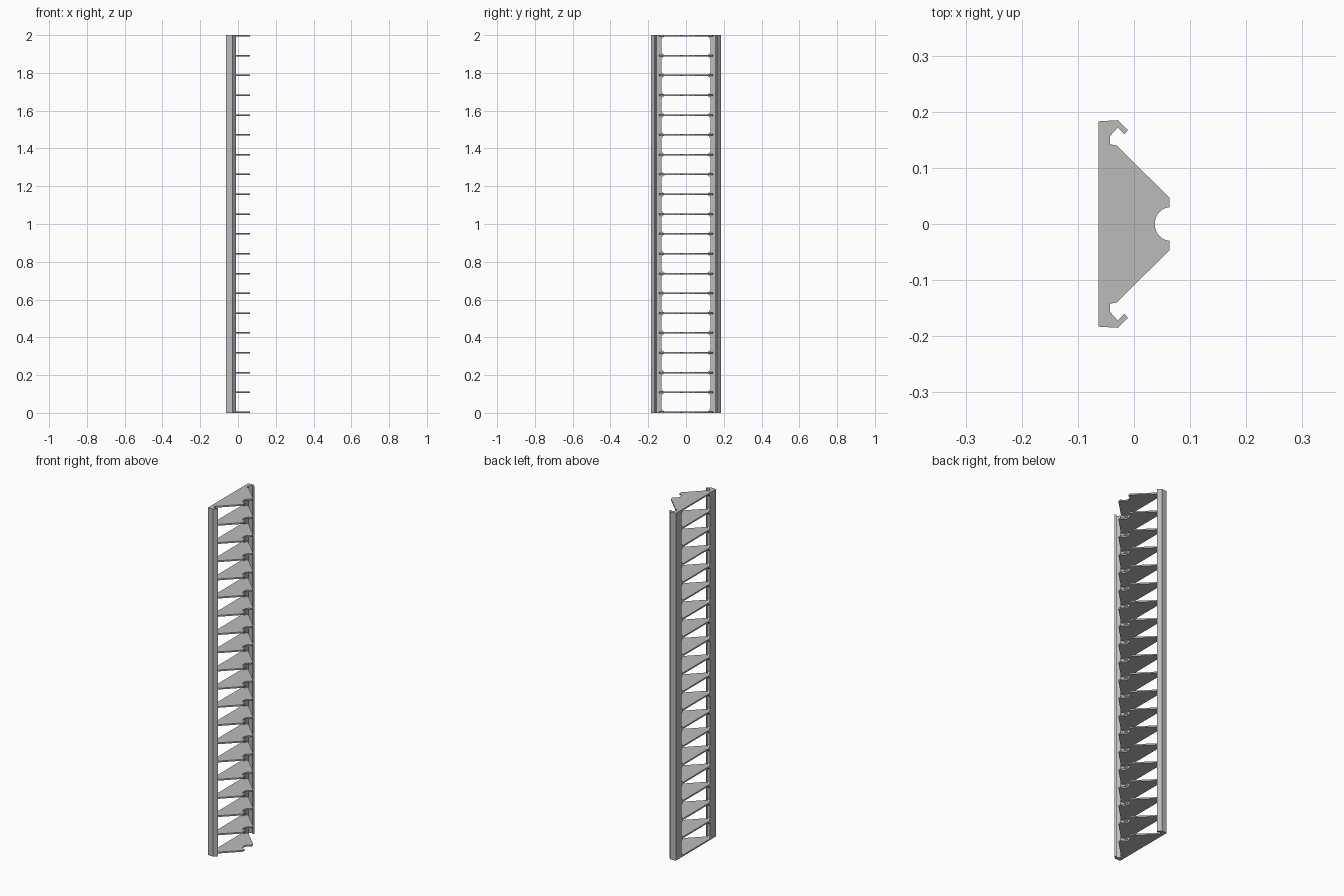
import bpy, bmesh, math

cube = bpy.data.objects.get("Cube")
if cube:
    bpy.data.objects.remove(cube, do_unlink=True)

HEIGHT, COUNT, THICK = 2.0, 20, 0.008
BACK = -0.063

grey = bpy.data.materials.new("plain grey")
grey.use_nodes = True
colour = (0.5, 0.5, 0.5, 1)
grey.diffuse_color = colour
grey.node_tree.nodes["Principled BSDF"].inputs["Base Color"].default_value = colour


def prism(bm, points, offset):
    """Extrude a closed polygon of 3D points along an offset."""
    face = bm.faces.new([bm.verts.new(p) for p in points])
    side = bmesh.ops.extrude_face_region(bm, geom=[face])
    moved = [g for g in side["geom"] if isinstance(g, bmesh.types.BMVert)]
    bmesh.ops.translate(bm, verts=moved, vec=offset)


def finish(bm, name):
    bmesh.ops.recalc_face_normals(bm, faces=bm.faces[:])
    mesh = bpy.data.meshes.new(name)
    bm.to_mesh(mesh)
    bm.free()
    mesh.materials.append(grey)
    obj = bpy.data.objects.new(name, mesh)
    bpy.context.collection.objects.link(obj)
    return obj


# Hooked side rails
RAIL = [(BACK, 0.13), (BACK, 0.183), (-0.029, 0.185), (-0.011, 0.167),
        (-0.017, 0.160), (-0.029, 0.172), (-0.043, 0.156),
        (-0.043, 0.142), (-0.045, 0.13)]
for name, s in (("back_rail", 1), ("front_rail", -1)):
    bm = bmesh.new()
    prism(bm, [(x, s * y, 0) for x, y in RAIL], (0, 0, HEIGHT))
    finish(bm, name)

# Shelf outline: tapered plate with a round notch at the tip
half = [(BACK, 0.135), (-0.043, 0.142), (-0.031, 0.140), (0.063, 0.047)]
notch = [(0.065 - 0.028 * math.sin(a), 0.030 * math.cos(a))
         for a in (math.pi * i / 16 for i in range(1, 16))]
outline = (half + [(0.063, 0.030)] + notch + [(0.063, -0.030)]
           + [(x, -y) for x, y in reversed(half)])

step = (HEIGHT - THICK) / (COUNT - 1)
for i in range(COUNT):
    z = i * step
    bm = bmesh.new()
    prism(bm, [(x, y, z) for x, y in outline], (0, 0, THICK))
    finish(bm, f"shelf_{i + 1}")

# Small corner fillets joining shelves to rails
bm = bmesh.new()
for i in range(COUNT):
    for s in (1, -1):
        for up in (1, -1):
            if (i == 0 and up < 0) or (i == COUNT - 1 and up > 0):
                continue
            z = i * step + (THICK if up > 0 else 0)
            tri = [(0.132, 0), (0.115, 0), (0.122, 0.004), (0.130, 0.014), (0.132, 0.014)]
            prism(bm, [(BACK, s * y, z + up * h) for y, h in tri], (0.014, 0, 0))
finish(bm, "corner_fillets")
